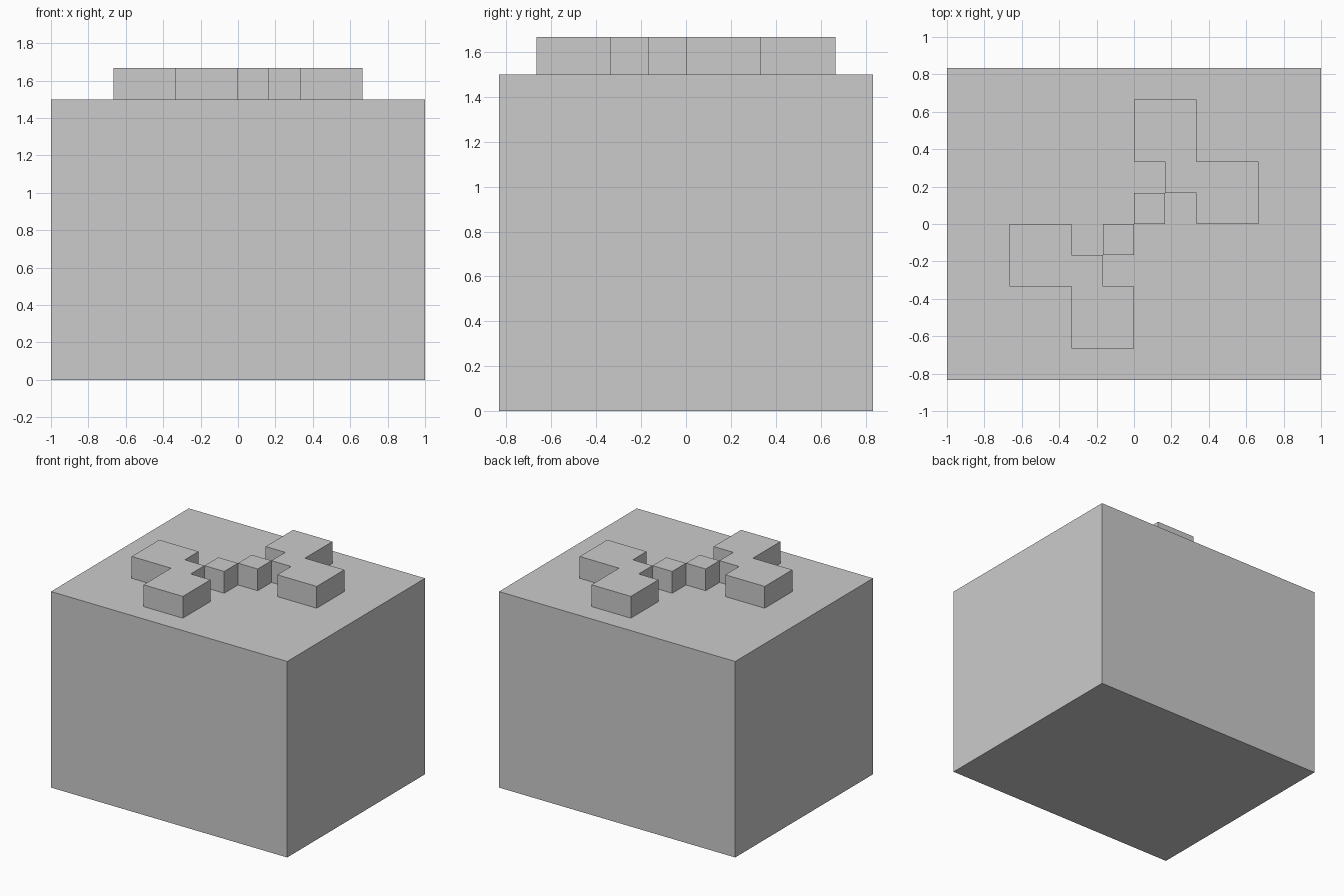
import bpy, bmesh

if "Cube" in bpy.data.objects:
    bpy.data.objects.remove(bpy.data.objects["Cube"])

U = 1 / 6  # grid unit of the design


def prism(name, outline, z0, z1):
    """Extrude a flat outline from z0 up to z1."""
    bm = bmesh.new()
    face = bm.faces.new([bm.verts.new((x * U, y * U, z0)) for x, y in outline])
    geom = bmesh.ops.extrude_face_region(bm, geom=[face])["geom"]
    top = [v for v in geom if isinstance(v, bmesh.types.BMVert)]
    bmesh.ops.translate(bm, verts=top, vec=(0, 0, z1 - z0))
    bmesh.ops.recalc_face_normals(bm, faces=bm.faces)
    mesh = bpy.data.meshes.new(name)
    bm.to_mesh(mesh)
    bm.free()
    obj = bpy.data.objects.new(name, mesh)
    bpy.context.collection.objects.link(obj)
    return obj


# Main block
prism("body", [(-6, -5), (6, -5), (6, 5), (-6, 5)], 0, 1.5)

# Raised stepped ornament: two squares joined by a smaller one, plus a small cube
stepped = [(0, 2), (1, 2), (1, 1), (2, 1), (2, 0), (4, 0), (4, 2), (2, 2), (2, 4), (0, 4)]
cube = [(0, 0), (1, 0), (1, 1), (0, 1)]

# Each half is the other turned by 180 degrees
for side, s in (("right", 1), ("left", -1)):
    for part, outline in (("raised_steps", stepped), ("raised_cube", cube)):
        prism(f"{part}_{side}", [(s * x, s * y) for x, y in outline], 1.5, 1.5 + U)
